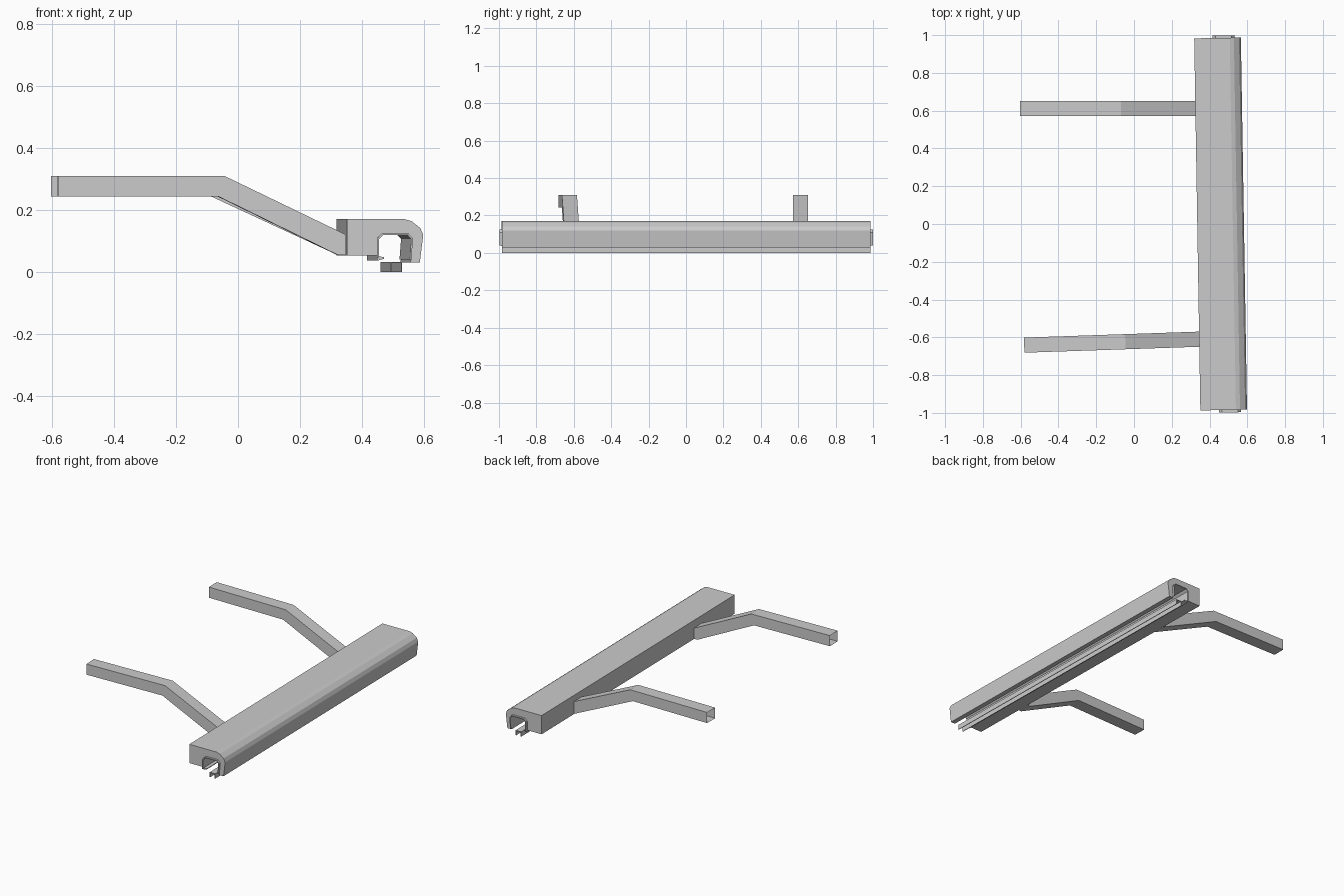
import bpy, bmesh
from mathutils import Matrix, Vector

if "Cube" in bpy.data.objects:
    bpy.data.objects.remove(bpy.data.objects["Cube"])

PIVOT = Vector((0.46, 0, 0))
SKEW = 0.0165   # the beam is turned slightly about z


def prism(name, pts, y0, y1, cap=True, turn=0.0, pivot=PIVOT):
    """Extrude an x-z profile along y, then turn it about a vertical axis."""
    bm = bmesh.new()
    a = [bm.verts.new((x, y0, z)) for x, z in pts]
    b = [bm.verts.new((x, y1, z)) for x, z in pts]
    n = len(pts)
    for i in range(n):
        j = (i + 1) % n
        bm.faces.new((a[i], a[j], b[j], b[i]))
    if cap:
        bm.faces.new(a)
        bm.faces.new(b[::-1])
    bmesh.ops.recalc_face_normals(bm, faces=bm.faces)
    rot = Matrix.Translation(pivot) @ Matrix.Rotation(turn, 4, 'Z') @ Matrix.Translation(-pivot)
    bm.transform(rot)
    me = bpy.data.meshes.new(name)
    bm.to_mesh(me)
    bm.free()
    ob = bpy.data.objects.new(name, me)
    bpy.context.collection.objects.link(ob)
    return ob


# Main beam with the channel along its underside
beam = [(0.335, 0.052), (0.335, 0.170), (0.523, 0.170), (0.545, 0.163),
        (0.572, 0.142), (0.582, 0.120), (0.571, 0.030), (0.541, 0.030),
        (0.549, 0.108), (0.533, 0.125), (0.449, 0.125), (0.433, 0.108),
        (0.433, 0.052)]
prism("beam", beam, -0.985, 0.985, turn=SKEW)

# Thin channel lining, its rim standing just proud of both beam ends
outer = [(0.433, 0.046), (0.433, 0.108), (0.449, 0.125), (0.533, 0.125),
         (0.549, 0.108), (0.543, 0.040)]
inner = [(0.538, 0.040), (0.543, 0.106), (0.531, 0.119), (0.452, 0.119),
         (0.439, 0.106), (0.439, 0.046)]
prism("channel_lining", outer + inner, -0.998, 0.998, turn=SKEW)

# Lip at the left edge of the channel
prism("channel_lip", [(0.433, 0.036), (0.455, 0.042), (0.455, 0.047), (0.433, 0.052)],
      -0.985, 0.985, turn=SKEW)

# Hanging rail: two thin plates joined by a web
rail = [(0.476, 0.0), (0.476, 0.031), (0.514, 0.031), (0.514, 0.0),
        (0.510, 0.0), (0.510, 0.028), (0.480, 0.028), (0.480, 0.0)]
prism("hanging_rail", rail, -0.985, 0.985, turn=SKEW)


def arm(name, x_start, x_bend, y_mid, turn):
    """Bent square tube, open at its free end."""
    top = [(x_start, 0.31), (x_bend, 0.31), (0.352, 0.118)]
    low = [(x_start, 0.243), (x_bend - 0.018, 0.243), (0.322, 0.054), (0.352, 0.054)]
    ob = prism(name, top + low[::-1], y_mid - 0.04, y_mid + 0.04,
               turn=turn, pivot=Vector((0.34, y_mid, 0)))
    # remove the free end and the hidden end inside the beam
    bm = bmesh.new()
    bm.from_mesh(ob.data)
    ends = [f for f in bm.faces if abs(f.normal.x) > 0.99]
    bmesh.ops.delete(bm, geom=ends, context='FACES_ONLY')
    bm.to_mesh(ob.data)
    bm.free()


arm("rear_arm", -0.604, -0.068, 0.612, 0.0)
arm("front_arm", -0.582, -0.046, -0.61, 0.034)
